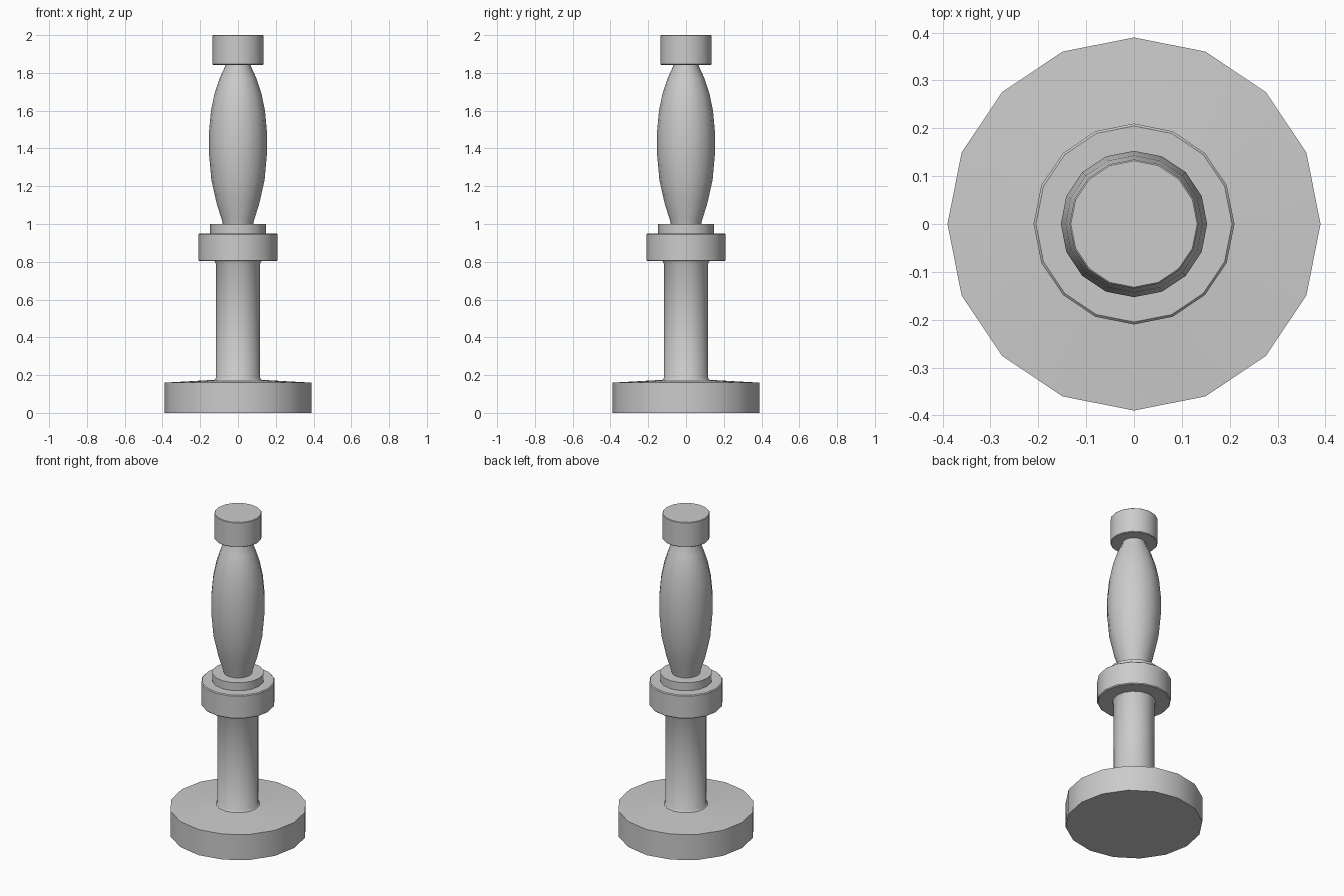
import bpy, bmesh, math

if "Cube" in bpy.data.objects:
    bpy.data.objects.remove(bpy.data.objects["Cube"])

SIDES = 16


def lathe(name, profile):
    """Revolve (radius, height) points around z and cap both ends."""
    bm = bmesh.new()
    rings = []
    for r, z in profile:
        rings.append([bm.verts.new((r * math.cos(math.tau * i / SIDES),
                                    r * math.sin(math.tau * i / SIDES), z))
                      for i in range(SIDES)])
    for a, b in zip(rings, rings[1:]):
        for i in range(SIDES):
            j = (i + 1) % SIDES
            bm.faces.new((a[i], a[j], b[j], b[i]))
    bm.faces.new(rings[0][::-1])
    bm.faces.new(rings[-1])
    mesh = bpy.data.meshes.new(name)
    bm.to_mesh(mesh)
    bm.free()
    obj = bpy.data.objects.new(name, mesh)
    bpy.context.collection.objects.link(obj)
    bpy.ops.object.select_all(action='DESELECT')
    obj.select_set(True)
    bpy.context.view_layer.objects.active = obj
    bpy.ops.object.shade_smooth_by_angle(angle=math.radians(40))
    return obj


# Base disc with a gently sloped top, running into the column
lathe("base_and_column", [(0.39, 0), (0.39, 0.16), (0.125, 0.175), (0.117, 0.185),
                          (0.117, 0.79), (0.125, 0.805)])

# Thick collar with slightly eased edges
lathe("collar", [(0.205, 0.803), (0.21, 0.808), (0.21, 0.945), (0.205, 0.95)])

# Thin ring seated on the collar
lathe("collar_ring", [(0.147, 0.948), (0.147, 1.0)])

# Swelling handle
lathe("grip", [(0.08, 0.998), (0.085, 1.02), (0.112, 1.105), (0.141, 1.235),
               (0.153, 1.37), (0.153, 1.49), (0.143, 1.6), (0.124, 1.69),
               (0.098, 1.77), (0.068, 1.835), (0.066, 1.85)])

# End cap
lathe("end_cap", [(0.131, 1.843), (0.135, 1.847), (0.135, 1.997), (0.132, 2.0)])
